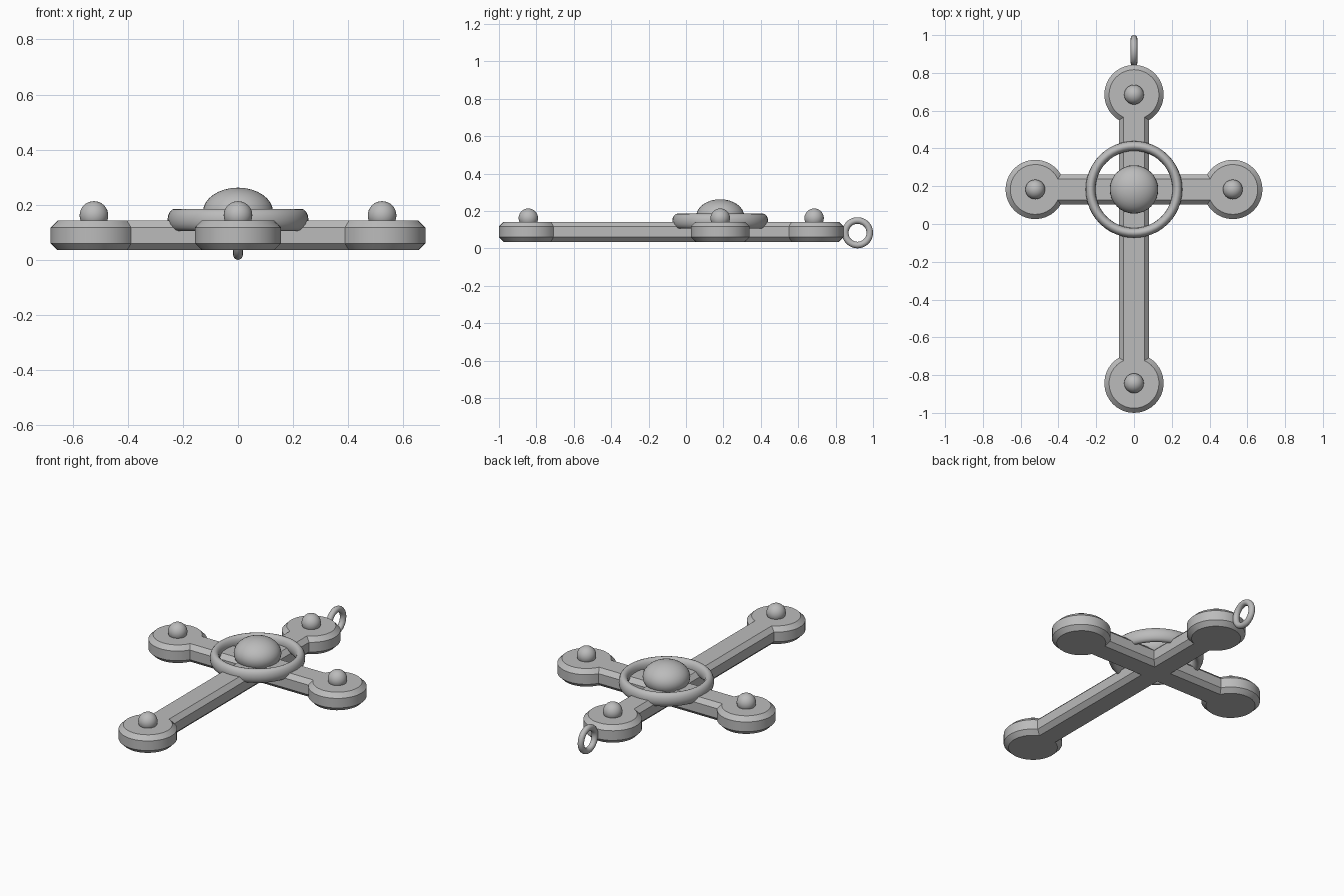
import bpy, bmesh
from math import asin, cos, sin, pi, radians
from mathutils import Vector, Matrix

cube = bpy.data.objects.get("Cube")
if cube:
    bpy.data.objects.remove(cube, do_unlink=True)

CROSS_Y = 0.183
# Direction of each arm and distance from the crossing to its round end
ARMS = [(0, 0.523), (90, 0.502), (180, 0.523), (270, 1.026)]

metal = bpy.data.materials.new("grey metal")
metal.use_nodes = True
grey = (0.5, 0.5, 0.5, 1)
metal.diffuse_color = grey
metal.node_tree.nodes["Principled BSDF"].inputs["Base Color"].default_value = grey


def finish(obj, name, angle=35):
    obj.name = name
    obj.data.materials.clear()
    obj.data.materials.append(metal)
    bpy.ops.object.select_all(action='DESELECT')
    obj.select_set(True)
    bpy.context.view_layer.objects.active = obj
    bpy.ops.object.shade_smooth_by_angle(angle=radians(angle))


def ball(name, location, radius, height):
    bpy.ops.mesh.primitive_uv_sphere_add(segments=32, ring_count=16, radius=1, location=location)
    obj = bpy.context.object
    obj.data.transform(Matrix.Diagonal((radius, radius, height, 1)))
    finish(obj, name)


def torus(name, location, major, minor, rotation=(0, 0, 0), stretch=1):
    bpy.ops.mesh.primitive_torus_add(location=location, rotation=rotation, major_radius=major,
                                     minor_radius=minor, major_segments=48, minor_segments=16)
    obj = bpy.context.object
    obj.data.transform(Matrix.Diagonal((1, 1, stretch, 1)))
    finish(obj, name, 60)


def outline(inset, z, steps=32):
    """Cross outline with round ends, shrunk by the inset."""
    half, radius = 0.08 - inset, 0.157 - inset
    start = pi - asin(half / radius)
    points = []
    for degrees, reach in ARMS:
        turn = Matrix.Rotation(radians(degrees), 3, 'Z')
        arm = [Vector((half, -half, z))]
        for i in range(steps + 1):
            a = -start + 2 * start * i / steps
            arm.append(Vector((reach + radius * cos(a), radius * sin(a), z)))
        points += [turn @ p + Vector((0, CROSS_Y, 0)) for p in arm]
    return points


# Chamfered cross body
bm = bmesh.new()
layers = [[bm.verts.new(p) for p in outline(inset, z)]
          for inset, z in [(0.025, 0.035), (0, 0.06), (0, 0.117), (0.025, 0.142)]]
for low, high in zip(layers, layers[1:]):
    for i in range(len(low)):
        j = (i + 1) % len(low)
        bm.faces.new((low[i], low[j], high[j], high[i]))
bm.faces.new(layers[0][::-1])
bm.faces.new(layers[-1])
mesh = bpy.data.meshes.new("cross_body")
bm.to_mesh(mesh)
bm.free()
body = bpy.data.objects.new("cross_body", mesh)
bpy.context.collection.objects.link(body)
finish(body, "cross_body", 30)

# Studs on the four round ends
for label, (degrees, reach) in zip(("left", "top", "right", "bottom"), ARMS):
    a = radians(degrees)
    ball(label + "_stud", (reach * cos(a), CROSS_Y + reach * sin(a), 0.161), 0.052, 0.052)

# Central dome, surrounding ring and hanging loop
ball("centre_dome", (0, CROSS_Y, 0.172), 0.128, 0.09)
torus("centre_ring", (0, CROSS_Y, 0.145), 0.23, 0.026, stretch=1.55)
torus("hanging_loop", (0, 0.917, 0.083), 0.0655, 0.0175, rotation=(0, pi / 2, 0))
